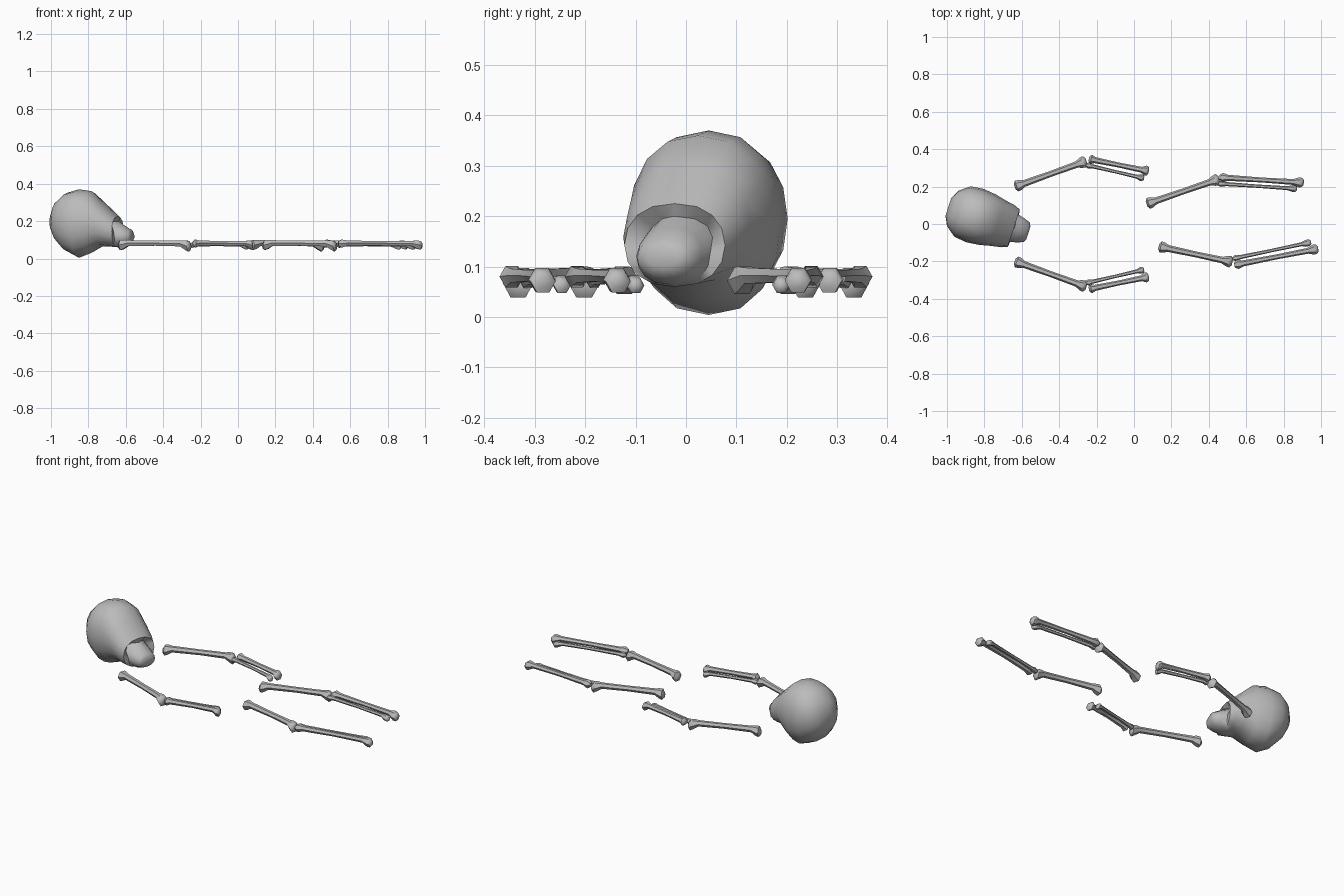
import bpy, bmesh, math
from mathutils import Vector, Matrix

cube = bpy.data.objects.get("Cube")
if cube:
    bpy.data.objects.remove(cube)

bone_mat = bpy.data.materials.new("bone_grey")
bone_mat.use_nodes = True
GREY = (0.5, 0.5, 0.5, 1)
bone_mat.diffuse_color = GREY
bone_mat.node_tree.nodes["Principled BSDF"].inputs["Base Color"].default_value = GREY


def loft(name, rings, angle=50):
    """Skin a list of equal point rings and close both ends."""
    bm = bmesh.new()
    loops = [[bm.verts.new(p) for p in ring] for ring in rings]
    n = len(loops[0])
    for a, b in zip(loops, loops[1:]):
        for i in range(n):
            j = (i + 1) % n
            bm.faces.new((a[i], a[j], b[j], b[i]))
    bm.faces.new(loops[0][::-1])
    bm.faces.new(loops[-1])
    bmesh.ops.recalc_face_normals(bm, faces=bm.faces)
    mesh = bpy.data.meshes.new(name)
    bm.to_mesh(mesh)
    bm.free()
    mesh.materials.append(bone_mat)
    obj = bpy.data.objects.new(name, mesh)
    bpy.context.collection.objects.link(obj)
    bpy.ops.object.select_all(action='DESELECT')
    obj.select_set(True)
    bpy.context.view_layer.objects.active = obj
    bpy.ops.object.shade_smooth_by_angle(angle=math.radians(angle))
    return obj


# Skull sections: distance forward, half width, bottom, top, eye dent
SKULL = [
    (-0.150, 0.05, 0.15, 0.24, 0), (-0.125, 0.10, 0.10, 0.30, 0),
    (-0.070, 0.142, 0.04, 0.35, 0), (0.00, 0.150, 0.004, 0.37, 0),
    (0.070, 0.142, 0.03, 0.36, 0), (0.130, 0.128, 0.065, 0.305, 0),
    (0.185, 0.118, 0.063, 0.255, 0), (0.218, 0.105, 0.06, 0.225, 0),
    (0.222, 0.076, 0.06, 0.20, 0.04), (0.255, 0.068, 0.065, 0.178, 0.012),
    (0.290, 0.055, 0.08, 0.155, 0), (0.300, 0.035, 0.10, 0.138, 0),
]
place = Matrix.Translation((-0.85, 0.045, 0)) @ Matrix.Rotation(math.radians(-18), 4, 'Z')
SIDES = 16


def skull_ring(u, w, low, high, dent):
    ring = []
    for k in range(SIDES):
        a = math.tau * k / SIDES
        c, s = math.cos(a), math.sin(a)
        y = w * math.copysign(abs(c) ** 0.85, c)
        z = (low + high) / 2 + (high - low) / 2 * math.copysign(abs(s) ** 0.95, s)
        # Sockets sink either side of the nose bridge
        sink = dent * max(0, abs(math.sin(2 * a))) if s > 0 else 0
        ring.append(place @ Vector((u - sink, y, z)))
    return ring


loft("skull", [skull_ring(*r) for r in SKULL], 60)

# Bone sections: fraction along, radius factor, vertical shift
LONG = [(-0.05, 0.8, -0.010), (-0.02, 1.75, -0.006), (0.03, 1.6, -0.002), (0.09, 1.05, 0.004),
        (0.5, 0.9, 0.004), (0.88, 1.0, 0.002), (0.95, 1.6, -0.005),
        (1.0, 1.8, -0.012), (1.03, 1.0, -0.014)]
SLIM = [(-0.02, 0.8, 0), (0.02, 1.6, 0), (0.09, 1.05, 0.002), (0.5, 0.85, 0.002),
        (0.9, 1.0, 0), (0.97, 1.75, -0.006), (1.01, 1.6, -0.01), (1.03, 0.8, -0.01)]


def bone(name, start, end, radius, sections, z=0.078):
    a, b = Vector((*start, z)), Vector((*end, z))
    side = (b - a).cross(Vector((0, 0, 1))).normalized()
    rings = []
    for t, f, dz in sections:
        centre = a.lerp(b, t) + Vector((0, 0, dz))
        rings.append([centre + radius * f * (side * math.cos(math.tau * k / 6)
                      + Vector((0, 0, math.sin(math.tau * k / 6)))) for k in range(6)])
    loft(name, rings)


def limb(name, upper, outer, inner):
    bone(name + "_upper_bone", *upper, 0.0175, LONG)
    bone(name + "_outer_lower_bone", *outer, 0.0155, SLIM, 0.08)
    bone(name + "_inner_lower_bone", *inner, 0.0105, SLIM, 0.072)


# Arms mirror across the centre line
for side, s in (("back", 1), ("front", -1)):
    limb(side + "_arm",
         ((-0.62, 0.205 * s), (-0.265, 0.333 * s)),
         ((-0.235, 0.347 * s), (0.07, 0.284 * s)),
         ((-0.25, 0.315 * s), (0.045, 0.246 * s)))

# Legs lie at different angles
limb("back_leg", ((0.085, 0.113), (0.445, 0.237)),
     ((0.465, 0.249), (0.895, 0.222)), ((0.455, 0.216), (0.86, 0.189)))
limb("front_leg", ((0.15, -0.124), (0.515, -0.202)),
     ((0.545, -0.218), (0.972, -0.135)), ((0.535, -0.184), (0.935, -0.1)))
